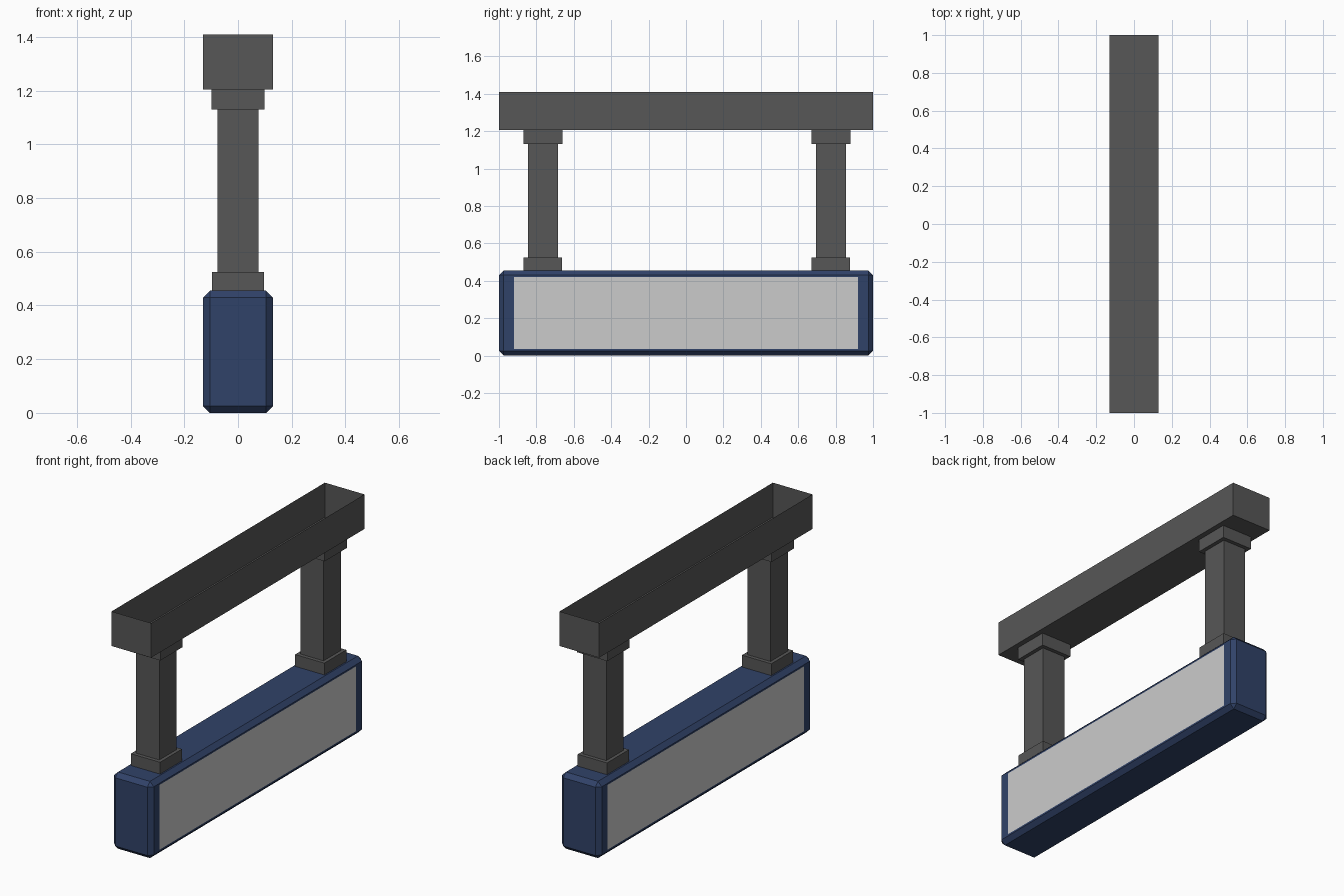
import bpy, bmesh
from mathutils import Vector

if "Cube" in bpy.data.objects:
    bpy.data.objects.remove(bpy.data.objects["Cube"])


def material(name, rgb):
    m = bpy.data.materials.new(name)
    m.diffuse_color = (*rgb, 1)
    m.use_nodes = True
    m.node_tree.nodes["Principled BSDF"].inputs["Base Color"].default_value = m.diffuse_color
    return m


DARK = material("dark_grey", (0.095, 0.095, 0.095))
BLUE = material("navy_blue", (0.03, 0.055, 0.14))


def finish(bm, name, mat=None):
    me = bpy.data.meshes.new(name)
    bm.to_mesh(me)
    bm.free()
    ob = bpy.data.objects.new(name, me)
    bpy.context.collection.objects.link(ob)
    if mat:
        me.materials.append(mat)
    return ob


def box(size, centre):
    bm = bmesh.new()
    bmesh.ops.create_cube(bm, size=1)
    bmesh.ops.scale(bm, vec=size, verts=bm.verts)
    bmesh.ops.translate(bm, vec=centre, verts=bm.verts)
    return bm


HX, PY, PZ0, PZ1 = 0.13, 0.92, 0.036, 0.42

# Sign housing: chamfered box with an opening framed on each broad side
bm = box((2 * HX, 2, 0.455), (0, 0, 0.2275))
bmesh.ops.bevel(bm, geom=bm.edges[:], offset=0.025, segments=1, affect='EDGES')
sides = [f for f in bm.faces if abs(f.normal.x) > 0.99]
bmesh.ops.inset_individual(bm, faces=sides, thickness=0.005)
for f in sides:
    for v in f.verts:
        v.co.y = PY if v.co.y > 0 else -PY
        v.co.z = PZ1 if v.co.z > 0.2 else PZ0
bmesh.ops.delete(bm, geom=sides, context='FACES_ONLY')
finish(bm, "sign_housing", BLUE)

# Flush display panels filling the openings
for name, s in (("right_panel", 1), ("left_panel", -1)):
    bm = bmesh.new()
    corners = [(-PY, PZ0), (PY, PZ0), (PY, PZ1), (-PY, PZ1)][::s]
    bm.faces.new([bm.verts.new((s * HX, y, z)) for y, z in corners])
    finish(bm, name)

# Hanging posts: square sections stepped out into collars at both ends
PROFILE = [(0.455, 0.096, 0.103), (0.525, 0.096, 0.103), (0.525, 0.076, 0.081),
           (1.13, 0.076, 0.081), (1.13, 0.099, 0.104), (1.205, 0.099, 0.104)]


def post(name, y):
    bm = bmesh.new()
    rings = [[bm.verts.new((sx * hx, y + sy * hy, z))
              for sx, sy in ((-1, -1), (1, -1), (1, 1), (-1, 1))]
             for z, hx, hy in PROFILE]
    for a, b in zip(rings, rings[1:]):
        for i in range(4):
            j = (i + 1) % 4
            bm.faces.new((a[i], a[j], b[j], b[i]))
    finish(bm, name, DARK)


post("front_post", -0.765)
post("back_post", 0.775)

# Ceiling beam: trough open at the top
bm = box((2 * HX, 2, 0.205), (0, 0, 1.3075))
bm.normal_update()
top = [f for f in bm.faces if f.normal.z > 0.9]
bmesh.ops.delete(bm, geom=top, context='FACES_ONLY')
finish(bm, "ceiling_beam", DARK)
